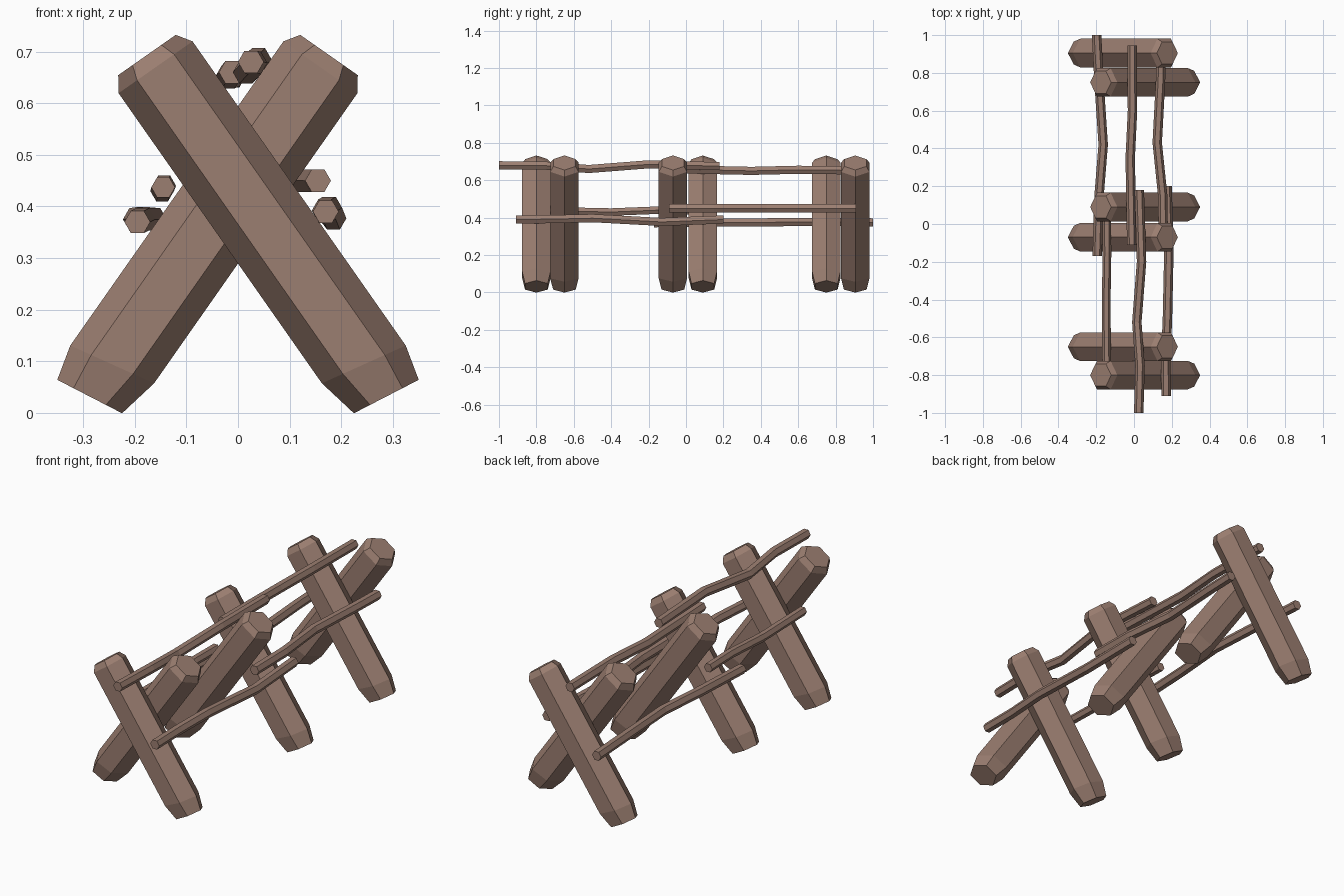
import bpy, bmesh, math
from mathutils import Vector

if "Cube" in bpy.data.objects:
    bpy.data.objects.remove(bpy.data.objects["Cube"])

wood = bpy.data.materials.new("brown_wood")
wood.diffuse_color = (0.33, 0.21, 0.165, 1)
wood.use_nodes = True
wood.node_tree.nodes["Principled BSDF"].inputs["Base Color"].default_value = wood.diffuse_color


def loft(name, rings):
    """Join hexagonal rings into a closed, flat-shaded solid."""
    bm = bmesh.new()
    rows = [[bm.verts.new(p) for p in ring] for ring in rings]
    for a, b in zip(rows, rows[1:]):
        for i in range(6):
            j = (i + 1) % 6
            bm.faces.new((a[i], a[j], b[j], b[i]))
    bm.faces.new(rows[0])
    bm.faces.new(rows[-1])
    bmesh.ops.recalc_face_normals(bm, faces=bm.faces)
    mesh = bpy.data.meshes.new(name)
    bm.to_mesh(mesh)
    bm.free()
    mesh.materials.append(wood)
    bpy.context.collection.objects.link(bpy.data.objects.new(name, mesh))


HEX = [(math.cos(i * math.pi / 3), math.sin(i * math.pi / 3)) for i in range(6)]
N = Vector((0.819, 0, 0.574))    # across the log
A = Vector((0.574, 0, -0.819))   # down the log


def log(name, y, side):
    # (distance down the log, radius, skew of the cut)
    profile = [(-0.669, 0.068, 0), (-0.640, 0.0875, 0),
               (0.063, 0.0875, 0.19), (0.139, 0.070, 0.136)]
    rings = []
    for d, r, skew in profile:
        ring = []
        for c, s in HEX:
            p = N * (0.2535 + r * c) + A * (d + skew * r * c)
            ring.append((p.x * side, y + r * s, p.z))
        rings.append(ring)
    loft(name, rings)


def pole(name, points, r=0.025):
    loft(name, [[(x + r * c, y, z + r * s) for c, s in HEX] for x, y, z in points])


# crossed logs: side 1 has its foot on the right, -1 on the left
for name, y, side in (("front_log_a", -0.80, 1), ("front_log_b", -0.65, -1),
                      ("middle_log_a", -0.07, -1), ("middle_log_b", 0.09, 1),
                      ("rear_log_a", 0.75, 1), ("rear_log_b", 0.905, -1)):
    log(name, y, side)

# slightly crooked rails resting in and beside the crosses
pole("top_front_rail", [(0.025, -1.0, 0.68), (0.032, -0.75, 0.678), (0.015, -0.52, 0.66),
                        (0.04, -0.2, 0.685), (0.028, 0.18, 0.675)])
pole("top_rear_rail", [(-0.012, -0.11, 0.66), (-0.02, 0.35, 0.65),
                       (-0.008, 0.6, 0.656), (-0.01, 0.945, 0.652)])
pole("left_front_rail", [(-0.145, -0.73, 0.437), (-0.147, -0.4, 0.43),
                         (-0.143, -0.15, 0.44), (-0.145, 0.03, 0.437)], 0.023)
pole("left_rear_rail", [(-0.195, -0.17, 0.37), (-0.185, 0.15, 0.375),
                        (-0.163, 0.42, 0.375), (-0.185, 0.75, 0.377), (-0.198, 1.0, 0.375)])
pole("right_front_rail", [(0.17, -0.91, 0.39), (0.168, -0.72, 0.392), (0.177, -0.5, 0.397),
                          (0.185, -0.13, 0.377), (0.175, 0.2, 0.39)])
pole("right_rear_rail", [(0.155, -0.09, 0.45), (0.152, 0.15, 0.45),
                         (0.123, 0.43, 0.45), (0.14, 0.75, 0.45), (0.145, 0.91, 0.45)])
